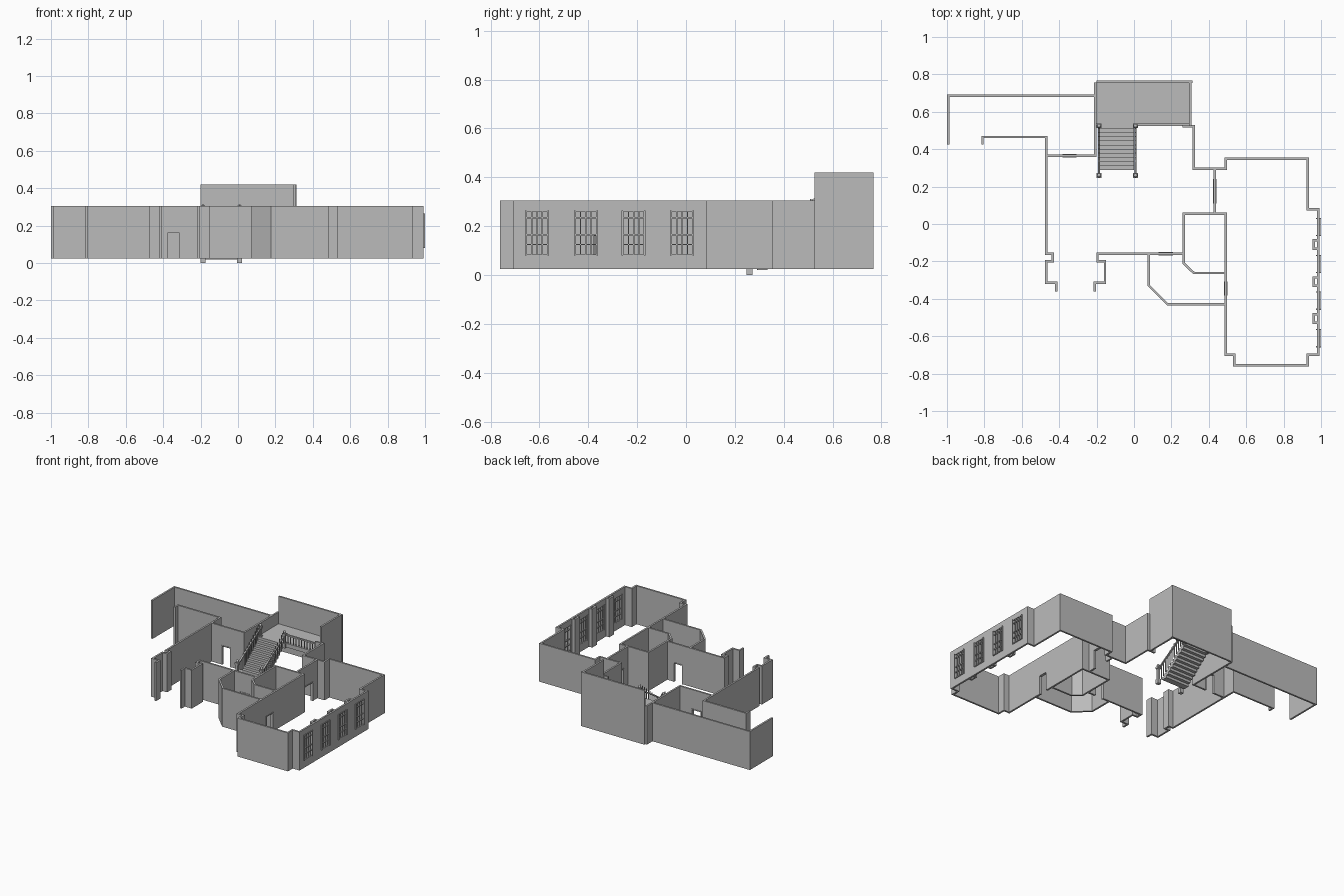
import bpy, bmesh
from mathutils import Vector, Matrix

cube = bpy.data.objects.get("Cube")
if cube:
    bpy.data.objects.remove(cube)

GREY = (0.5, 0.5, 0.5, 1)
plaster = bpy.data.materials.new("grey_plaster")
plaster.use_nodes = True
plaster.diffuse_color = GREY
plaster.node_tree.nodes["Principled BSDF"].inputs["Base Color"].default_value = GREY

FLOOR, TOP, HIGH, T = 0.025, 0.305, 0.42, 0.013
DOOR_TOP = 0.16


def add_object(name, bm):
    bmesh.ops.recalc_face_normals(bm, faces=bm.faces)
    mesh = bpy.data.meshes.new(name)
    bm.to_mesh(mesh)
    bm.free()
    mesh.materials.append(plaster)
    ob = bpy.data.objects.new(name, mesh)
    bpy.context.collection.objects.link(ob)
    return ob


def add_box(bm, lo, hi):
    lo, hi = Vector(lo), Vector(hi)
    m = Matrix.Translation((lo + hi) / 2) @ Matrix.Diagonal((*(hi - lo), 1))
    bmesh.ops.create_cube(bm, size=1, matrix=m)


def boxes(name, pairs):
    bm = bmesh.new()
    for lo, hi in pairs:
        add_box(bm, lo, hi)
    return add_object(name, bm)


def wall(name, path, top=TOP):
    """Mitred wall of even thickness along a plan centreline."""
    pts = [Vector(p) for p in path]
    sides = ([], [])
    for i, p in enumerate(pts):
        normals = []
        for a, b in ((i - 1, i), (i, i + 1)):
            if a >= 0 and b < len(pts):
                d = (pts[b] - pts[a]).normalized()
                normals.append(Vector((-d.y, d.x)))
        n = sum(normals, Vector((0, 0))).normalized()
        n *= T / 2 / n.dot(normals[0])
        sides[0].append(p + n)
        sides[1].append(p - n)
    bm = bmesh.new()
    rings = [[bm.verts.new((l.x, l.y, FLOOR)), bm.verts.new((r.x, r.y, FLOOR)),
              bm.verts.new((r.x, r.y, top)), bm.verts.new((l.x, l.y, top))]
             for l, r in zip(*sides)]
    for a, b in zip(rings, rings[1:]):
        for k in range(4):
            j = (k + 1) % 4
            bm.faces.new((a[k], a[j], b[j], b[k]))
    bm.faces.new(rings[0])
    bm.faces.new(rings[-1])
    return add_object(name, bm)


def cut(ob, lo, hi):
    """Cut a box shaped opening and discard the cutter."""
    cutter = boxes("opening_cutter", [(lo, hi)])
    cutter.hide_render = True
    mod = ob.modifiers.new("opening", "BOOLEAN")
    mod.operation, mod.solver, mod.object = "DIFFERENCE", "EXACT", cutter
    graph = bpy.context.evaluated_depsgraph_get()
    mesh = bpy.data.meshes.new_from_object(ob.evaluated_get(graph))
    ob.modifiers.clear()
    ob.data = mesh
    bpy.data.objects.remove(cutter)


def doorway(name, ob, x, y, width, along_x):
    """Opening with a slim raised frame."""
    h, d, f = width / 2, T / 2 + 0.003, 0.006

    def place(a, b, z):
        return (x + a, y + b, z) if along_x else (x + b, y + a, z)
    cut(ob, place(-h, -0.02, FLOOR - 0.01), place(h, 0.02, DOOR_TOP))
    boxes(name, [(place(-h - f, -d, FLOOR), place(-h, d, DOOR_TOP)),
                 (place(h, -d, FLOOR), place(h + f, d, DOOR_TOP)),
                 (place(-h - f, -d, DOOR_TOP), place(h + f, d, DOOR_TOP + f))])


# West wing
wall("northwest_outer_wall", [(-.993, .425), (-.993, .685), (-.212, .685)])
entry = [(-.415, -.36), (-.415, -.315), (-.47, -.315), (-.47, -.2), (-.435, -.2),
         (-.435, -.16), (-.47, -.16), (-.47, .465), (-.81, .465), (-.81, .425)]
wall("west_hall_wall", entry)
west_door_wall = wall("west_door_wall", [(-.464, .365), (-.212, .365)])
doorway("west_door_frame", west_door_wall, -.345, .365, .065, True)

# Stair hall
wall("stair_west_wall", [(-.207, .358), (-.207, .757)])
wall("stair_tall_wall", [(-.2, .76), (.3, .76), (.3, .525)], HIGH)
boxes("tall_wall_return", [((.3, .7535, FLOOR), (.312, .7665, HIGH))])

# East wing with the large room
room = [(.26, .522), (.32, .522), (.32, .295), (.49, .295), (.49, .35), (.93, .35),
        (.93, .08), (.985, .08), (.985, -.7), (.93, -.7), (.93, -.755), (.535, -.755),
        (.535, -.7), (.49, -.7), (.49, .055), (.265, .055), (.265, -.21), (.32, -.262),
        (.484, -.262)]
room_wall = wall("east_room_wall", room)
doorway("room_door_frame", room_wall, .49, -.345, .065, False)
link_wall = wall("passage_wall", [(.432, .289), (.432, .061)])
doorway("passage_door_frame", link_wall, .432, .175, .12, False)
wall("corner_bay_wall", [(.484, -.43), (.18, -.43), (.08, -.33), (.08, -.166)])
south = [(.259, -.16), (-.195, -.16), (-.195, -.2), (-.155, -.2), (-.155, -.315),
         (-.21, -.315), (-.21, -.36)]
south_wall = wall("south_hall_wall", south)
doorway("south_door_frame", south_wall, .17, -.16, .065, True)

# Barred windows along the east side
W, Z0, Z1, BAR = 0.046, 0.08, 0.265, 0.0025
for i, y in enumerate((-.61, -.41, -.214, -.016)):
    cut(room_wall, (.96, y - W, Z0), (1.02, y + W, Z1))
    bars = []
    for k in range(5):
        c = y + (W - BAR) * (k - 2) / 2
        bars.append(((.98, c - BAR, Z0), (.995, c + BAR, Z1)))
    for z in (Z0 + BAR, .125, .165, .235, Z1 - BAR):
        bars.append(((.979, y - W, z - BAR), (.996, y + W, z + BAR)))
    for s in (-1, 1):
        e = y + s * W
        bars.append(((.974, e - .003, Z0), (1, e + .003, Z1)))
    boxes(f"window_{i + 1}", bars)

# Hollow pilasters between the windows
for i, y in enumerate((-.505, -.308, -.11)):
    wall(f"pilaster_{i + 1}", [(.979, y + .022), (.96, y + .022),
                               (.96, y - .022), (.979, y - .022)])

# Staircase and landing
LAND, STEPS = 0.22, 11
rise, run = (LAND - 0.02) / STEPS, 0.24 / STEPS
boxes("stair_steps", [((-.19, .29 + i * run, .02 + max(i - 1, 0) * rise),
                       (.0, .29 + (i + 1) * run, .02 + (i + 1) * rise))
                      for i in range(STEPS)])
boxes("landing", [((-.2, .53, LAND - .015), (.295, .755, LAND)),
                  ((.0, .524, LAND - .025), (.3, .536, LAND + .004))])


def newel(name, x, y, z0, z1):
    bm = bmesh.new()
    for r, a, b in ((.013, z0, z0 + .035), (.008, z0 + .03, z1 - .03),
                    (.013, z1 - .035, z1 - .02)):
        add_box(bm, (x - r, y - r, a), (x + r, y + r, b))
    bmesh.ops.create_uvsphere(bm, u_segments=12, v_segments=8, radius=.011,
                              matrix=Matrix.Translation((x, y, z1 - .011)))
    add_object(name, bm)


def sloped_rail(name, x, half, z_low, z_high, depth):
    bm = bmesh.new()
    ends = [(.26, z_low), (.525, z_high), (.525, z_high - depth), (.26, z_low - depth)]
    face = bm.faces.new([bm.verts.new((x - half, y, z)) for y, z in ends])
    out = bmesh.ops.extrude_face_region(bm, geom=[face])["geom"]
    bmesh.ops.translate(bm, vec=(2 * half, 0, 0),
                        verts=[v for v in out if isinstance(v, bmesh.types.BMVert)])
    add_object(name, bm)


for side, x in (("right", -.187), ("left", .008)):
    newel(f"{side}_lower_newel", x, .26, 0, .15)
    newel(f"{side}_upper_newel", x, .525, LAND - .03, .313)
    sloped_rail(f"{side}_handrail", x, .006, .115, .285, .01)
    boxes(f"{side}_balusters",
          [((x - .0025, .29 + i * run, .02 + i * rise),
            (x + .0025, .295 + i * run, .129 + i * rise)) for i in range(STEPS)])
boxes("landing_rail", [((.008, .524, .278), (.295, .536, .288))]
      + [((.03 + i * .022, .5275, LAND), (.035 + i * .022, .5325, .28)) for i in range(12)])
